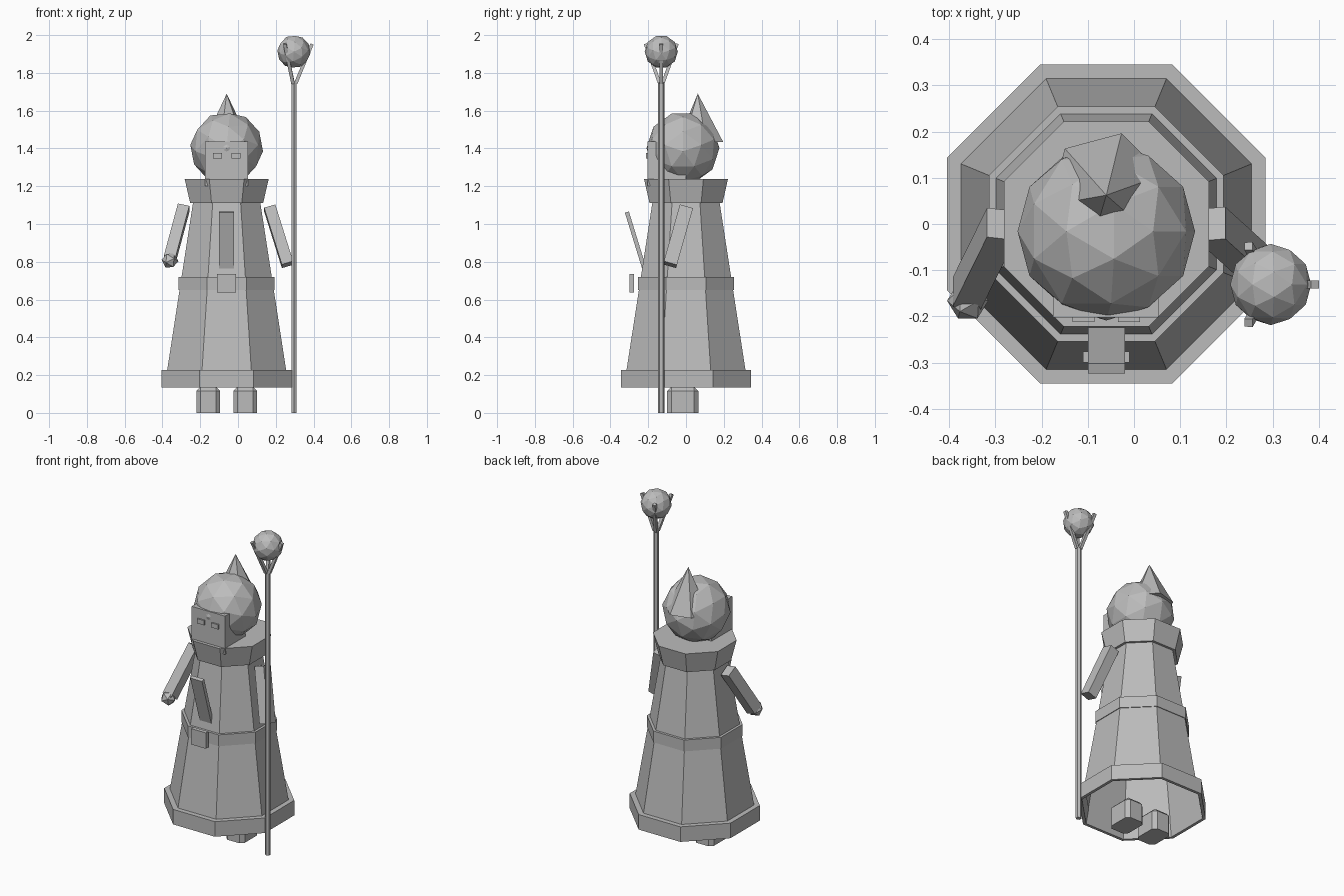
import bpy, bmesh, math
from mathutils import Vector, Matrix

if "Cube" in bpy.data.objects:
    bpy.data.objects.remove(bpy.data.objects["Cube"])

CX = -0.06  # body axis
grey = bpy.data.materials.new("plain_grey")
grey.diffuse_color = (0.5, 0.5, 0.5, 1)
grey.use_nodes = True
grey.node_tree.nodes["Principled BSDF"].inputs["Base Color"].default_value = grey.diffuse_color


def finish(name, bm):
    bmesh.ops.recalc_face_normals(bm, faces=bm.faces[:])
    me = bpy.data.meshes.new(name)
    bm.to_mesh(me)
    bm.free()
    me.materials.append(grey)
    ob = bpy.data.objects.new(name, me)
    bpy.context.collection.objects.link(ob)
    return ob


def octagon(name, profile, closed=False, cap=False):
    """Eight-sided skin through (apothem, z) rings around the body axis."""
    bm = bmesh.new()
    rings = []
    for a, z in profile:
        r = a / math.cos(math.pi / 8)
        rings.append([bm.verts.new((CX + r * math.cos((i + .5) * math.pi / 4),
                                    r * math.sin((i + .5) * math.pi / 4), z)) for i in range(8)])
    pairs = list(zip(rings, rings[1:]))
    if closed:
        pairs.append((rings[-1], rings[0]))
    for lo, hi in pairs:
        for i in range(8):
            j = (i + 1) % 8
            bm.faces.new((lo[i], lo[j], hi[j], hi[i]))
    if cap:
        bm.faces.new(rings[0])
        bm.faces.new(rings[-1])
    return finish(name, bm)


def box(name, x, y, z):
    """Box from three (min, max) ranges."""
    bm = bmesh.new()
    bmesh.ops.create_cube(bm, size=1)
    for v in bm.verts:
        v.co = [(r[0] + r[1]) / 2 + c * (r[1] - r[0]) for c, r in zip(v.co, (x, y, z))]
    return finish(name, bm)


def beam(name, p, q, w, d):
    """Box of section w x d running from p to q."""
    p, q = Vector(p), Vector(q)
    az = (q - p).normalized()
    ax = Vector((1, 0, 0))
    ax = (ax - az * ax.dot(az)).normalized()
    ay = az.cross(ax)
    bm = bmesh.new()
    bmesh.ops.create_cube(bm, size=1)
    for v in bm.verts:
        c = v.co.copy()
        v.co = (p + q) / 2 + ax * c.x * w + ay * c.y * d + az * c.z * (q - p).length
    return finish(name, bm)


def ball(name, centre, r, sub):
    """Faceted ball with an edge midpoint on each axis."""
    bm = bmesh.new()
    bmesh.ops.create_icosphere(bm, subdivisions=sub, radius=r, matrix=Matrix.Translation(centre)
                               @ Matrix.Rotation(math.radians(31.717), 4, 'Y'))
    return finish(name, bm)


def cone(name, centre, rot, r1, r2, h, sides):
    bm = bmesh.new()
    bmesh.ops.create_cone(bm, cap_ends=True, segments=sides, radius1=r1, radius2=r2, depth=h,
                          matrix=Matrix.Translation(centre) @ rot)
    bmesh.ops.remove_doubles(bm, verts=bm.verts[:], dist=1e-5)
    return finish(name, bm)


# Robe, hem, belt and collar
octagon("robe", [(0.329, 0.135), (0.177, 1.12)])
octagon("hem", [(0.345, 0.135), (0.345, 0.228), (0.312, 0.228), (0.327, 0.135)], closed=True)
octagon("belt", [(0.254, 0.65), (0.254, 0.72)], cap=True)
octagon("collar", [(0.193, 1.11), (0.222, 1.237)], cap=True)

# Boots with bevelled upright and top edges
for side in (-1, 1):
    c = CX + side * 0.098
    boot = box("boot", (c - .063, c + .063), (-.1, .065), (0, .138))
    bm = bmesh.new()
    bm.from_mesh(boot.data)
    edges = [e for e in bm.edges if max(v.co.z for v in e.verts) > .1]
    bmesh.ops.bevel(bm, geom=edges, offset=.022, segments=1, affect='EDGES')
    bm.to_mesh(boot.data)
    bm.free()

# Head: hood, face, eyes and hood tip
ball("hood", (CX, -0.016, 1.402), 0.193, 2)
box("face", (-.175, .053), (-.203, 0), (1.2, 1.437))
for side in (-1, 1):
    c = CX + side * 0.049
    box("eye", (c - .024, c + .024), (-.212, -.203), (1.347, 1.376))
tilt = Matrix.Rotation(math.radians(2.5), 4, 'X') @ Matrix.Rotation(math.radians(45), 4, 'Z')
cone("hood_tip", (CX, 0.068, 1.56), tilt, 0.127, 0, 0.26, 6)

# Arms and free hand
beam("staff_arm", (.168, 0, 1.085), (.262, -.085, .785), .062, .072)
beam("free_arm", (-.288, 0, 1.085), (-.362, -.15, .81), .062, .072)
ball("hand", (-.36, -.166, .807), .045, 1)

# Beard strip and belt buckle
beam("beard", (CX, -.313, 1.063), (CX, -.222, .768), .08, .022)
box("buckle", (-.11, -.01), (-.3, -.276), (.637, .735))

# Staff with orb held by three prongs
SX, SY = 0.296, -0.131
cone("staff", (SX, SY, .875), Matrix.Identity(4), .016, .016, 1.75, 6)
ball("orb", (SX, SY, 1.912), .088, 2)
for i in range(3):
    a = i * math.tau / 3
    d = Vector((math.cos(a), math.sin(a), 0))
    base = Vector((SX, SY, 0))
    beam("prong", base + d * .01 + Vector((0, 0, 1.745)), base + d * .096 + Vector((0, 0, 1.953)), .018, .018)
